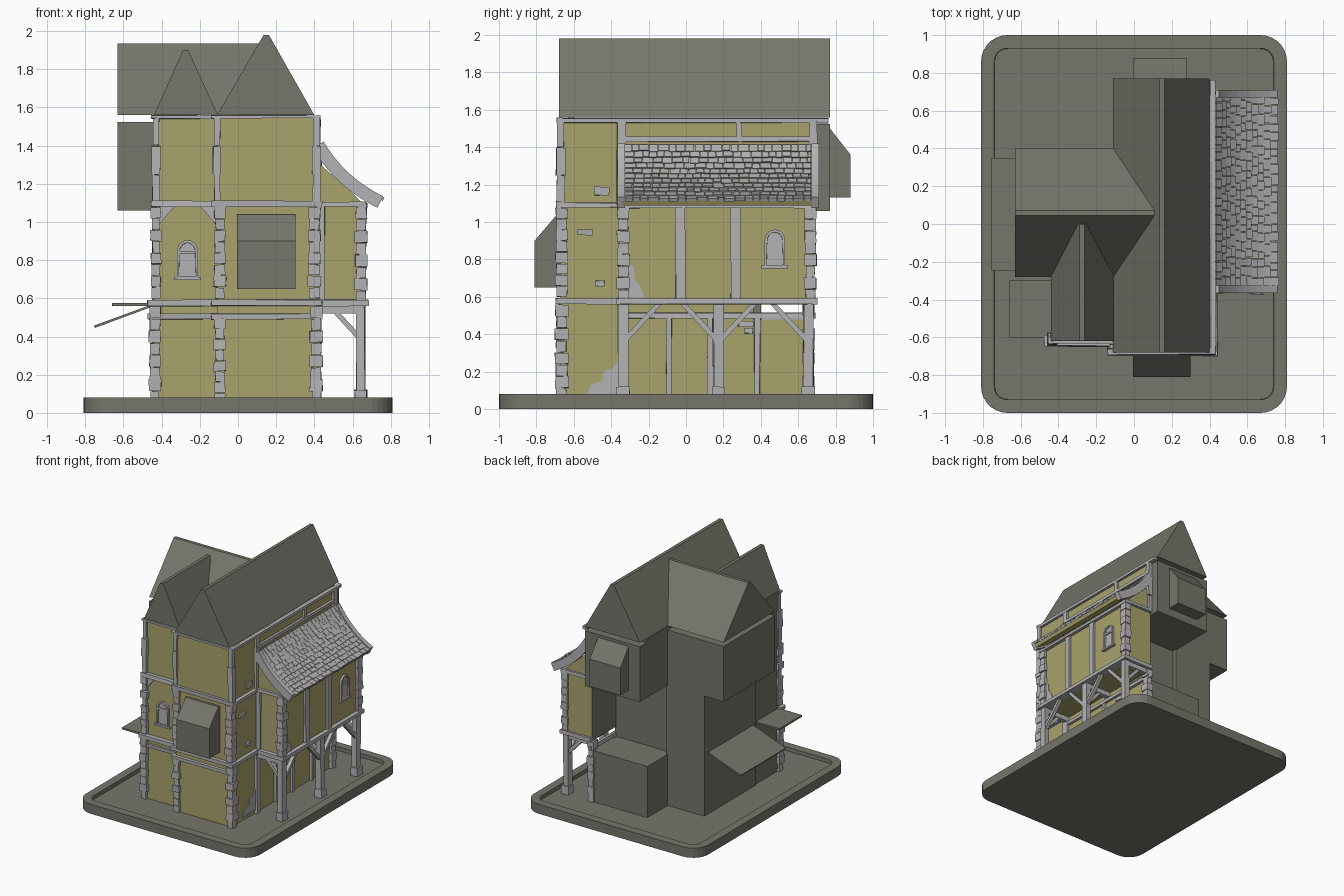
import bpy, bmesh, math, random
from mathutils import Vector

random.seed(4)
if "Cube" in bpy.data.objects:
    bpy.data.objects.remove(bpy.data.objects["Cube"], do_unlink=True)


def material(name, rgb):
    m = bpy.data.materials.new(name)
    m.use_nodes = True
    m.diffuse_color = (*rgb, 1)
    m.node_tree.nodes["Principled BSDF"].inputs["Base Color"].default_value = (*rgb, 1)
    return m


DARK = material("dark grey", (0.18, 0.18, 0.15))
PLASTER = material("ochre plaster", (0.40, 0.37, 0.15))
STONE = material("pale grey", (0.45, 0.45, 0.46))


def finish(name, bm, mats, rule=None):
    bmesh.ops.recalc_face_normals(bm, faces=bm.faces)
    bm.normal_update()
    if rule:
        for f in bm.faces:
            f.material_index = rule(f)
    me = bpy.data.meshes.new(name)
    bm.to_mesh(me)
    bm.free()
    for m in mats:
        me.materials.append(m)
    ob = bpy.data.objects.new(name, me)
    bpy.context.collection.objects.link(ob)
    return ob


def add_box(bm, lo, hi, jitter=0):
    vs = bmesh.ops.create_cube(bm, size=1)["verts"]
    for v in vs:
        v.co = [l + (c + 0.5) * (h - l) + random.uniform(-jitter, jitter)
                for l, h, c in zip(lo, hi, v.co)]
    return vs


def box(name, lo, hi, mats=(STONE,), rule=None, jitter=0):
    bm = bmesh.new()
    add_box(bm, lo, hi, jitter)
    return finish(name, bm, mats, rule)


def prism(name, axis, profile, a, b, mats=(DARK,), rule=None):
    """Extrude a profile of (horizontal, z) points along x or y."""
    bm = bmesh.new()
    put = (lambda p: (a, *p)) if axis == "x" else (lambda p: (p[0], a, p[1]))
    f = bm.faces.new([bm.verts.new(put(p)) for p in profile])
    r = bmesh.ops.extrude_face_region(bm, geom=[f])
    d = Vector((b - a, 0, 0)) if axis == "x" else Vector((0, b - a, 0))
    bmesh.ops.translate(bm, vec=d, verts=[g for g in r["geom"] if isinstance(g, bmesh.types.BMVert)])
    return finish(name, bm, mats, rule)


def quoins(name, x, y, w, d, z0, z1, step=0.06):
    """Stack of uneven stone blocks centred on x, y."""
    bm = bmesh.new()
    n = max(2, round((z1 - z0) / step))
    for i in range(n):
        e = 0.006 * (i % 2) + random.uniform(-0.003, 0.003)
        h = (z1 - z0) / n
        add_box(bm, (x - w / 2 - e, y - d / 2 - e, z0 + i * h),
                (x + w / 2 + e, y + d / 2 + e, z0 + i * h + h - 0.003), 0.003)
    return finish(name, bm, (STONE,))


def front_face(f):
    return 1 if f.normal.y < -0.5 else 0


def front_right(f):
    return 1 if f.normal.y < -0.5 or f.normal.x > 0.5 else 0


# Base tray with rounded corners and a raised rim
bm = bmesh.new()
add_box(bm, (-0.81, -1, 0), (0.81, 1, 0.08))
bmesh.ops.bevel(bm, geom=[e for e in bm.edges if abs(e.verts[0].co.z - e.verts[1].co.z) > 0.05],
                offset=0.14, segments=7, profile=0.5, affect="EDGES")
bm.normal_update()
top = max(bm.faces, key=lambda f: f.calc_center_median().z)
bmesh.ops.inset_region(bm, faces=[top], thickness=0.07)
bmesh.ops.inset_region(bm, faces=[top], thickness=0.002)
bmesh.ops.translate(bm, vec=(0, 0, -0.03), verts=top.verts)
finish("base_tray", bm, (DARK,))

# Walls
walls = (DARK, PLASTER)
G = 0.05
box("main_walls", (-0.11, -0.67, G), (0.41, 0.36, 1.07), walls, front_right)
box("main_upper_walls", (-0.11, -0.67, 1.06), (0.41, 0.68, 1.555), walls, front_right)
box("rear_upper_room", (-0.11, 0.36, 1.06), (0.40, 0.77, 1.525), (DARK,))
box("rear_lower_room", (-0.11, 0.3, G), (0.41, 0.67, 0.48), walls, front_right)
box("left_front_walls", (-0.44, -0.61, G), (-0.09, -0.2, 1.555), walls, front_face)
box("wing_lower_walls", (-0.45, -0.28, G), (-0.1, 0.40, 1.07), (DARK,))
box("wing_upper_room", (-0.63, -0.28, 1.06), (-0.1, 0.40, 1.525), (DARK,))
prism("jetty_room", "y", [(0.40, 0.56), (0.65, 0.56), (0.65, 1.1), (0.58, 1.17), (0.5, 1.24), (0.40, 1.33)],
      -0.34, 0.68, walls, lambda f: 0 if f.normal.x < -0.9 else 1)


# Main roofs with narrow flat ridges
def roof(name, axis, lo, hi, ridge, height, a, b):
    prism(name, axis, [(lo, 1.56), (hi, 1.56), (ridge + 0.014, height), (ridge - 0.014, height)], a, b)


roof("main_roof", "y", -0.11, 0.40, 0.148, 1.98, -0.68, 0.77)
roof("left_front_roof", "y", -0.44, -0.105, -0.275, 1.90, -0.62, 0.0)
roof("wing_roof", "x", -0.28, 0.40, 0.058, 1.935, -0.63, 0.115)

# Projecting bays and side awnings
prism("front_bay", "x", [(-0.66, 0.65), (-0.81, 0.65), (-0.81, 0.90), (-0.69, 1.04), (-0.66, 1.04)], -0.005, 0.30)
prism("rear_bay", "x", [(0.75, 1.13), (0.88, 1.13), (0.88, 1.36), (0.77, 1.50), (0.75, 1.50)], -0.005, 0.28)
prism("sloped_awning", "y", [(-0.75, 0.445), (-0.44, 0.56), (-0.44, 0.572), (-0.755, 0.457)], -0.25, 0.35)
box("flat_awning", (-0.66, -0.60, 0.56), (-0.44, -0.30, 0.575), (DARK,))

# Stone corner columns on the front: x, y, width, bottom, top
for i, (x, y, w, z0, z1) in enumerate([
        (-0.435, -0.61, 0.05, G, 0.56), (-0.095, -0.66, 0.05, G, 0.5), (0.41, -0.665, 0.05, G, 0.56),
        (-0.43, -0.61, 0.04, 0.6, 1.08), (-0.095, -0.66, 0.05, 0.6, 1.08), (0.40, -0.665, 0.055, 0.6, 1.08),
        (-0.43, -0.61, 0.03, 1.1, 1.55), (-0.11, -0.66, 0.03, 1.1, 1.55), (0.41, -0.67, 0.036, 1.1, 1.55),
        (0.645, -0.335, 0.05, 0.58, 1.08), (0.645, 0.665, 0.05, 0.58, 1.08), (0.41, 0.68, 0.045, 1.08, 1.54),
        (0.41, 0.655, 0.05, G, 0.56)]):
    quoins(f"corner_column_{i + 1}", x, y, w, 0.055 if z0 < 1 else 0.04, z0, z1, 0.06 if z0 < 1 else 0.15)

# Wall posts along the right side
for i, (x, y, w, z0, z1) in enumerate([
        (0.41, -0.34, 0.05, G, 0.56), (0.41, -0.09, 0.03, G, 0.5), (0.41, 0.13, 0.03, G, 0.5),
        (0.41, 0.38, 0.03, G, 0.5), (0.65, -0.03, 0.05, 0.58, 1.08), (0.65, 0.265, 0.05, 0.58, 1.08),
        (0.41, -0.345, 0.045, 1.1, 1.54), (0.41, 0.285, 0.03, 1.43, 1.54)]):
    box(f"side_post_{i + 1}", (x - 0.02, y - w / 2, z0), (x + 0.02, y + w / 2, z1), jitter=0.004)
box("jetty_inner_post", (0.42, -0.36, 0.58), (0.455, -0.33, 1.08), jitter=0.003)

# Free-standing jetty posts on plinths, with braces
for i, y in enumerate((-0.335, 0.175, 0.655)):
    box(f"jetty_post_{i + 1}", (0.62, y - 0.027, G), (0.665, y + 0.027, 0.57), jitter=0.004)
    box(f"jetty_plinth_{i + 1}", (0.612, y - 0.035, G), (0.675, y + 0.035, 0.12), jitter=0.004)
    box(f"jetty_joist_{i + 1}", (0.40, y - 0.02, 0.52), (0.65, y + 0.02, 0.56))
    for s in (-1, 1):
        if abs(y + s * 0.2) < 0.5:
            prism(f"side_brace_{i + 1}_{s}", "x",
                  [(y + s * 0.02, 0.36), (y + s * 0.02, 0.40), (y + s * 0.17, 0.56), (y + s * 0.205, 0.56)],
                  0.63, 0.66, (STONE,))
    prism(f"cross_brace_{i + 1}", "y", [(0.63, 0.38), (0.63, 0.42), (0.5, 0.56), (0.465, 0.56)],
          y - 0.015, y + 0.015, (STONE,))

# Horizontal beams
for name, lo, hi in [
        ("left_low", (-0.47, -0.63, 0.49), (-0.1, -0.59, 0.52)), ("left_mid", (-0.475, -0.65, 0.56), (-0.1, -0.59, 0.592)),
        ("left_high", (-0.455, -0.645, 1.08), (-0.1, -0.59, 1.11)),
        ("left_top", (-0.455, -0.63, 1.542), (-0.1, -0.6, 1.558)),
        ("front_low", (-0.14, -0.69, 0.49), (0.43, -0.65, 0.52)), ("front_mid", (-0.14, -0.695, 0.56), (0.44, -0.65, 0.592)),
        ("front_high", (-0.14, -0.695, 1.08), (0.44, -0.65, 1.11)),
        ("front_top", (-0.14, -0.69, 1.542), (0.43, -0.66, 1.558)),
        ("side_low", (0.40, -0.36, 0.485), (0.43, 0.69, 0.515)), ("side_mid", (0.40, -0.69, 0.56), (0.44, -0.33, 0.592)),
        ("side_high", (0.40, -0.69, 1.08), (0.44, -0.33, 1.105)), ("side_top", (0.40, -0.69, 1.53), (0.43, 0.76, 1.555)),
        ("side_upper", (0.40, -0.35, 1.43), (0.43, 0.69, 1.455)),
        ("jetty_sill", (0.62, -0.37, 0.56), (0.685, 0.70, 0.592)), ("jetty_plate", (0.63, -0.37, 1.075), (0.675, 0.70, 1.10)),
        ("jetty_front_sill", (0.42, -0.37, 0.56), (0.68, -0.33, 0.592)),
        ("jetty_front_plate", (0.42, -0.365, 1.08), (0.67, -0.33, 1.105)),
        ("jetty_rear_sill", (0.40, 0.67, 0.56), (0.68, 0.70, 0.592)),
        ("jetty_rear_plate", (0.40, 0.67, 1.08), (0.67, 0.70, 1.105))]:
    box(name + "_beam", lo, hi, jitter=0.003)
for s, x in ((1, -0.41), (-1, -0.12)):
    prism(f"front_corner_brace_{s}", "y", [(x, 0.99), (x, 1.08), (x + s * 0.08, 1.08), (x + s * 0.06, 1.062)],
          -0.625, -0.60, (STONE,))


# Arched windows: frame, recessed pane, bar and sill
def window(name, axis, c, z, a, out):
    arch = [(c + 0.055 * math.cos(t * math.pi / 10), z + 0.14 + 0.06 * math.sin(t * math.pi / 10)) for t in range(11)]
    ob = prism(name + "_frame", axis, [(c + 0.055, z)] + arch + [(c - 0.055, z)], a, a + out * 0.018, (STONE,))
    bm = bmesh.new()
    bm.from_mesh(ob.data)
    k = "xyz".index(axis)
    face = max(bm.faces, key=lambda f: f.normal[k] * out + f.calc_area())
    bmesh.ops.inset_region(bm, faces=[face], thickness=0.014)
    bmesh.ops.inset_region(bm, faces=[face], thickness=0.001, depth=-0.012)
    bm.to_mesh(ob.data)
    bm.free()
    for part, h, w, d in (("sill", z, 0.07, 0.025), ("bar", z + 0.135, 0.05, 0.014)):
        prism(f"{name}_{part}", axis, [(c - w, h - 0.008), (c + w, h - 0.008), (c + w, h + 0.008), (c - w, h + 0.008)],
              a, a + out * d, (STONE,))


window("front_window", "y", -0.265, 0.705, -0.61, -1)
window("side_window", "x", 0.475, 0.76, 0.65, 1)

# Exposed masonry patches and loose bricks
for i, (x, pts) in enumerate([
        (0.41, [(-0.53, 0.08), (-0.35, 0.08), (-0.35, 0.28), (-0.39, 0.22), (-0.44, 0.20), (-0.45, 0.15), (-0.51, 0.13)]),
        (0.65, [(-0.31, 0.59), (-0.22, 0.59), (-0.24, 0.65), (-0.27, 0.69), (-0.28, 0.76), (-0.31, 0.78)])]):
    prism(f"masonry_patch_{i + 1}", "x", pts, x, x + 0.006, (STONE,))
for i, (y, z, w, h) in enumerate([(-0.45, 1.165, 0.08, 0.045), (-0.54, 0.945, 0.08, 0.03), (-0.46, 0.672, 0.045, 0.03),
                                  (0.32, 0.455, 0.08, 0.03), (0.335, 0.42, 0.045, 0.03)]):
    box(f"brick_{i + 1}", (0.40, y - w / 2, z - h / 2), (0.425, y + w / 2, z + h / 2), jitter=0.003)

# Curved tiled lean-to roof
A, B, C = Vector((0.43, 1.41)), Vector((0.54, 1.22)), Vector((0.75, 1.115))


def curve(t, off=0):
    p = A * (1 - t) ** 2 + B * 2 * t * (1 - t) + C * t * t
    d = ((B - A) * (1 - t) + (C - B) * t).normalized()
    return p + Vector((-d.y, d.x)) * off


def band(lo, hi, n=10):
    return [curve(i / n, hi) for i in range(n + 1)] + [curve(1 - i / n, lo) for i in range(n + 1)]


prism("lean_to_deck", "y", band(-0.03, 0), -0.34, 0.68, (PLASTER,))
for i, y in enumerate((-0.365, 0.67)):
    prism(f"lean_to_verge_{i + 1}", "y", band(-0.045, 0.022), y, y + 0.04, (STONE,))
bm = bmesh.new()
ROWS = 11
for r in range(ROWS):
    y = -0.325
    while y < 0.67:
        w = min(random.uniform(0.035, 0.06), 0.672 - y)
        t0, t1 = r / ROWS, (r + 1.15 + random.uniform(-0.1, 0.1)) / ROWS
        up = random.uniform(0.014, 0.02)
        ends = [curve(t0, 0), curve(t0, 0.008), curve(t1, up), curve(t1, 0)]
        loops = [[bm.verts.new((p.x, q, p.y)) for p in ends] for q in (y, y + w - 0.003)]
        for loop in loops:
            bm.faces.new(loop)
        for k in range(4):
            bm.faces.new([loops[0][k], loops[0][k - 1], loops[1][k - 1], loops[1][k]])
        y += w
finish("lean_to_tiles", bm, (STONE,))
